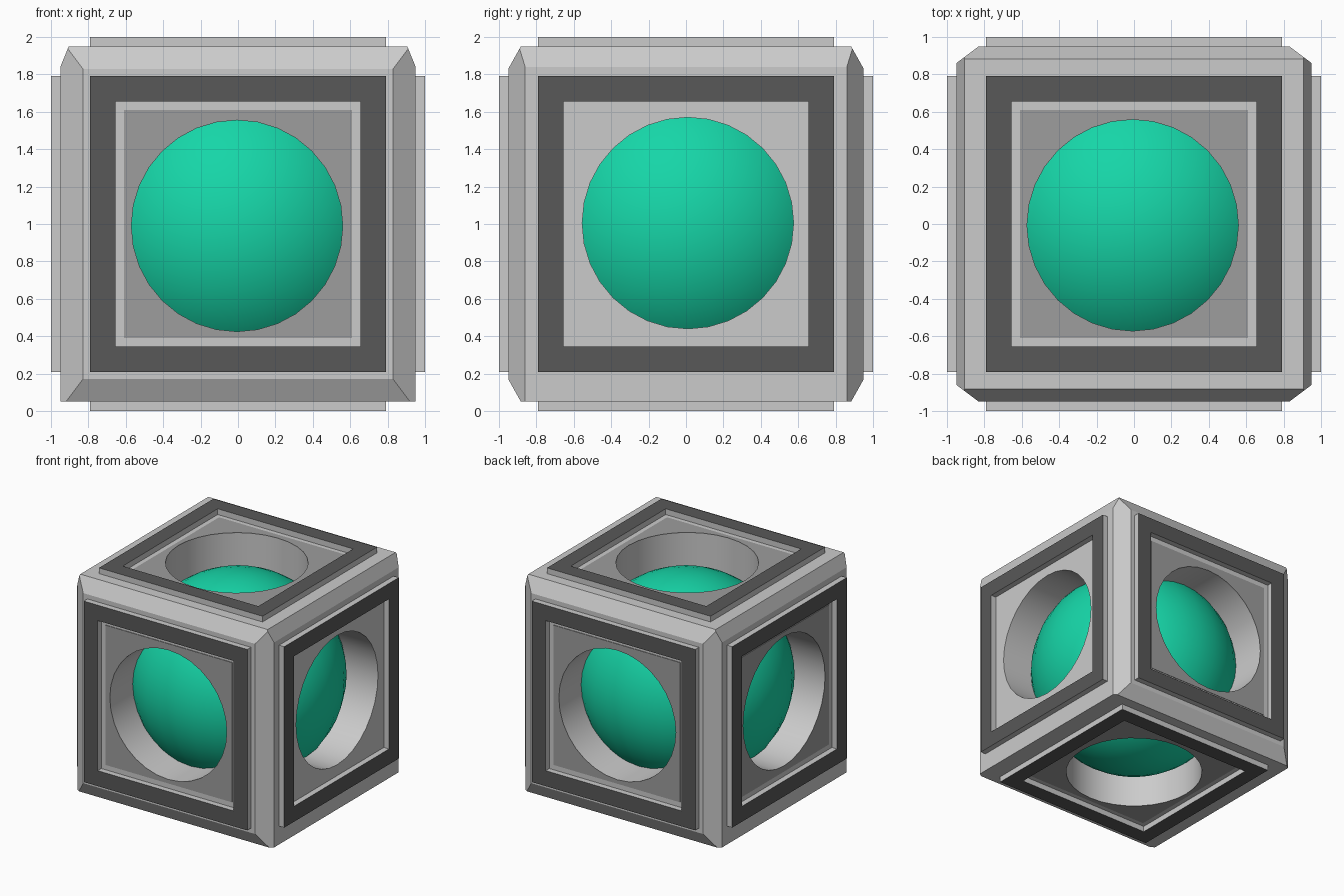
import bpy, bmesh, math
from mathutils import Vector, Matrix

if "Cube" in bpy.data.objects:
    bpy.data.objects.remove(bpy.data.objects["Cube"])

UP = Matrix.Translation((0, 0, 1))
# Direction of each side and the small offset of its round hole
SIDES = {"right": ((1, 0, 0), (0, 0.01, 0.005)), "left": ((-1, 0, 0), (0, 0.01, 0.005)),
         "back": ((0, 1, 0), (-0.005, 0, -0.01)), "front": ((0, -1, 0), (-0.005, 0, -0.01)),
         "top": ((0, 0, 1), (-0.007, -0.007, 0)), "bottom": ((0, 0, -1), (-0.007, -0.007, 0))}


def material(name, rgb):
    m = bpy.data.materials.new(name)
    m.diffuse_color = (*rgb, 1)
    m.use_nodes = True
    m.node_tree.nodes["Principled BSDF"].inputs["Base Color"].default_value = m.diffuse_color
    return m


def make(name, bm, mats=()):
    bm.transform(UP)
    bmesh.ops.recalc_face_normals(bm, faces=bm.faces[:])
    me = bpy.data.meshes.new(name)
    bm.to_mesh(me)
    bm.free()
    ob = bpy.data.objects.new(name, me)
    bpy.context.collection.objects.link(ob)
    for m in mats:
        me.materials.append(m)
    return ob


def smooth(ob):
    bpy.ops.object.select_all(action='DESELECT')
    ob.select_set(True)
    bpy.context.view_layer.objects.active = ob
    bpy.ops.object.shade_smooth_by_angle(angle=math.radians(20))


def facing(n):
    return Vector((0, 0, 1)).rotation_difference(Vector(n)).to_matrix().to_4x4()


def pierce(bm, face, n, off, level, depth):
    """Replace a flat face by one with a round hole and a tunnel behind it."""
    outline = face.edges[:]
    bmesh.ops.delete(bm, geom=[face], context='FACES_ONLY')
    n = Vector(n)
    m = Matrix.Translation(Vector(off) + n * level) @ facing(n)
    ring = bmesh.ops.create_circle(bm, segments=32, radius=0.565, matrix=m)["verts"]
    rim = list({e for v in ring for e in v.link_edges})
    bmesh.ops.triangle_fill(bm, edges=outline + rim, use_beauty=True, normal=n)
    res = bmesh.ops.extrude_edge_only(bm, edges=rim)["geom"]
    bmesh.ops.translate(bm, vec=-n * depth,
                        verts=[v for v in res if isinstance(v, bmesh.types.BMVert)])


dark = material("dark_trim", (0.098, 0.098, 0.098))
grey = material("grey", (0.8, 0.8, 0.8))
mid = material("inner_grey", (0.34, 0.34, 0.34))
green = material("green", (0.008, 0.67, 0.39))

# Cube body with uneven chamfers sliced off its edges
bm = bmesh.new()
bmesh.ops.create_cube(bm, size=1.9)


def chamfer(a, b, along):
    a, b = Vector(a), Vector(b)
    n = (b - a).cross(Vector(along)).normalized()
    if n.dot(a) < 0:
        n = -n
    geom = bm.verts[:] + bm.edges[:] + bm.faces[:]
    res = bmesh.ops.bisect_plane(bm, geom=geom, plane_co=a, plane_no=n, clear_outer=True)
    edges = [e for e in res["geom_cut"] if isinstance(e, bmesh.types.BMEdge)]
    bmesh.ops.contextual_create(bm, geom=edges)


for s in (-1, 1):
    for t in (-1, 1):
        chamfer((0.83 * s, 0.95 * t, 0), (0.95 * s, 0.86 * t, 0), (0, 0, 1))
        chamfer((0, 0.95 * s, 0.83 * t), (0, 0.883 * s, 0.95 * t), (1, 0, 0))
    chamfer((0.95 * s, 0, 0.84), (0.905 * s, 0, 0.95), (0, 1, 0))

# Round holes in all six sides, running in to the ball
for n, off in SIDES.values():
    bm.normal_update()
    face = max(bm.faces, key=lambda f: f.calc_area() * (abs(f.normal.dot(Vector(n))) > 0.99
               and f.calc_center_median().dot(Vector(n)) > 0.94))
    pierce(bm, face, n, off, 0.95, 0.35)
smooth(make("cube_body", bm, [grey]))

for side, (n, off) in SIDES.items():
    # Raised square frame with a dark front
    bm = bmesh.new()
    rings = []
    for r, z in ((0.79, 0.94), (0.79, 1.0), (0.655, 1.0), (0.655, 0.94)):
        rings.append([bm.verts.new((r * x, r * y, z))
                      for x, y in ((-1, -1), (1, -1), (1, 1), (-1, 1))])
    for i in range(4):
        a, b = rings[i], rings[(i + 1) % 4]
        for k in range(4):
            j = (k + 1) % 4
            f = bm.faces.new((a[k], a[j], b[j], b[k]))
            f.material_index = 1 if i == 1 else 0
    bm.transform(facing(n))
    make(side + "_frame", bm, [grey, dark])

    # Thin darker plate around the hole
    if side != "right":
        bm = bmesh.new()
        bmesh.ops.create_grid(bm, x_segments=1, y_segments=1, size=0.61,
                              matrix=Matrix.Translation(Vector(n) * 0.955) @ facing(n))
        bm.faces.ensure_lookup_table()
        outer = [e for e in bm.faces[0].edges]
        pierce(bm, bm.faces[0], n, off, 0.955, 0.005)
        res = bmesh.ops.extrude_edge_only(bm, edges=outer)["geom"]
        bmesh.ops.translate(bm, vec=Vector(n) * -0.005,
                            verts=[v for v in res if isinstance(v, bmesh.types.BMVert)])
        smooth(make(side + "_plate", bm, [mid]))

# Ball inside the cube
bm = bmesh.new()
bmesh.ops.create_uvsphere(bm, u_segments=32, v_segments=24, radius=0.86,
                          matrix=Matrix.Translation((0, 0, -0.015)))
smooth(make("inner_ball", bm, [green]))
